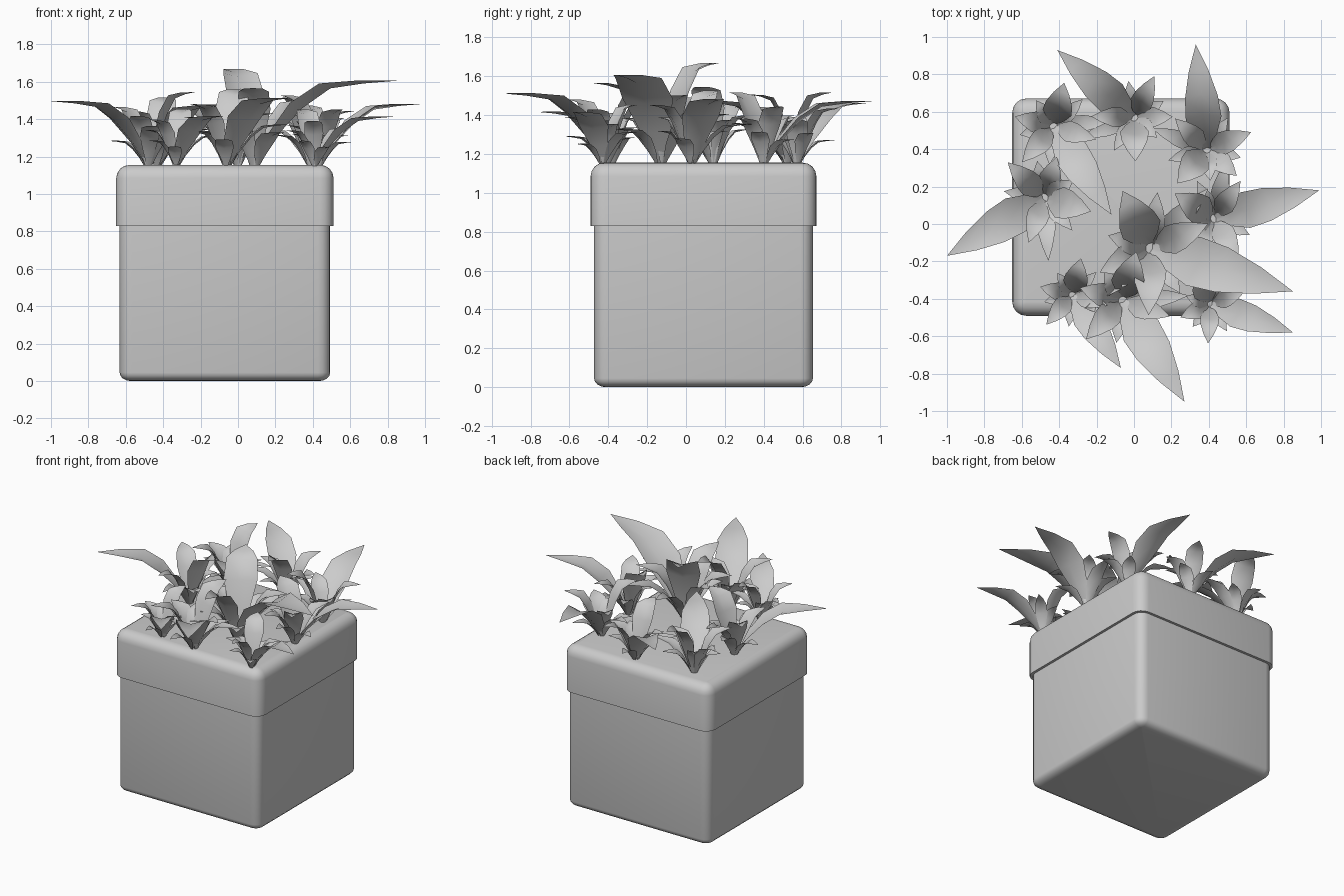
import bpy, math
from mathutils import Vector

if "Cube" in bpy.data.objects:
    bpy.data.objects.remove(bpy.data.objects["Cube"])

CX, CY = -0.07, 0.09      # planter centre
SOIL = 1.145              # height the plants grow from


def make_object(name, verts, faces, angle):
    me = bpy.data.meshes.new(name)
    me.from_pydata(verts, [], faces)
    me.update()
    ob = bpy.data.objects.new(name, me)
    bpy.context.collection.objects.link(ob)
    bpy.ops.object.select_all(action='DESELECT')
    ob.select_set(True)
    bpy.context.view_layer.objects.active = ob
    bpy.ops.object.shade_smooth_by_angle(angle=math.radians(angle))
    return ob


def rounded_square(half, radius, z, seg=4):
    pts = []
    for k, (sx, sy) in enumerate([(1, 1), (-1, 1), (-1, -1), (1, -1)]):
        for i in range(seg + 1):
            a = math.pi / 2 * (k + i / seg)
            pts.append((CX + sx * (half - radius) + radius * math.cos(a),
                        CY + sy * (half - radius) + radius * math.sin(a), z))
    return pts


# Planter: lofted rounded squares (half width, corner radius, z)
rings = []
for i in range(5):                                  # rounded bottom edge
    a = math.pi / 2 * i / 4
    d = 0.06 * (1 - math.sin(a))
    rings.append((0.563 - d, 0.065 - d, 0.045 * (1 - math.cos(a))))
rings += [(0.563, 0.065, 0.83), (0.581, 0.075, 0.83)]   # step under the rim
for i in range(5):                                  # rounded rim top
    a = math.pi / 2 * i / 4
    d = 0.07 * (1 - math.cos(a))
    rings.append((0.581 - d, 0.075 - d, 1.085 + 0.07 * math.sin(a)))
verts, faces = [], []
for half, radius, z in rings:
    verts += rounded_square(half, radius, z)
n = len(verts) // len(rings)
for r in range(len(rings) - 1):
    for i in range(n):
        j = (i + 1) % n
        faces.append((r * n + i, r * n + j, (r + 1) * n + j, (r + 1) * n + i))
faces.append(tuple(reversed(range(n))))
faces.append(tuple(range(len(verts) - n, len(verts))))
make_object("planter", verts, faces, 35)

# Leaf profile: (share of reach, share of height, share of width)
BLADE = [(0, 0, 0.15), (0.14, 0.36, 0.62), (0.32, 0.7, 1.0),
         (0.52, 0.93, 0.92), (0.76, 0.98, 0.55), (1, 1, 0)]

# Leaves of one plant: (angle from main leaf, reach, height, width)
LEAVES = [(0, 1.0, 0.58, 0.34), (133, 0.43, 0.66, 0.28),
          (-75, 0.45, 0.53, 0.22), (222, 0.38, 0.42, 0.21),
          (40, 0.42, 0.45, 0.2), (63, 0.56, 0.36, 0.17),
          (-40, 0.36, 0.23, 0.16), (100, 0.38, 0.3, 0.16),
          (180, 0.3, 0.38, 0.17), (250, 0.33, 0.3, 0.17)]


def add_leaf(verts, faces, base, angle, reach, height, width):
    out = Vector((math.cos(angle), math.sin(angle), 0))
    side = Vector((-out.y, out.x, 0))
    start = len(verts)
    for r, h, w in BLADE[:-1]:
        mid = base + out * r * reach + Vector((0, 0, h * height))
        half = side * (w * width / 2)
        fold = (Vector((0, 0, 1)) - out) * (w * width * 0.07)
        verts += [mid - half + fold, mid - fold * 0.5, mid + half + fold]
    verts.append(base + out * reach + Vector((0, 0, height)))
    rows = len(BLADE) - 1
    for k in range(rows - 1):
        for c in range(2):
            a = start + k * 3 + c
            faces.append((a, a + 3, a + 4, a + 1))
    tip, last = start + rows * 3, start + (rows - 1) * 3
    faces.extend([(last, tip, last + 1), (last + 1, tip, last + 2)])


# Plants: base x, y and main leaf tip x, y
PLANTS = [(-0.48, 0.14, -1.0, -0.17), (0.0, 0.57, -0.41, 0.93),
          (0.39, 0.40, 0.33, 0.96), (0.43, 0.03, 0.99, 0.18),
          (0.09, -0.13, 0.85, -0.36), (0.41, -0.43, 0.85, -0.58),
          (-0.06, -0.41, 0.27, -0.95), (-0.33, -0.38, -0.07, -0.77),
          (-0.43, 0.52, -0.12, 0.05)]
for idx, (bx, by, tx, ty) in enumerate(PLANTS):
    size = math.hypot(tx - bx, ty - by)
    heading = math.atan2(ty - by, tx - bx)
    verts, faces = [], []
    for ang, reach, height, width in LEAVES:
        a = heading + math.radians(ang)
        offset = 0.0 if ang == 0 else 0.03 * size
        base = Vector((bx + offset * math.cos(a), by + offset * math.sin(a), SOIL))
        add_leaf(verts, faces, base, a, reach * size - offset,
                 height * size, width * size)
    make_object(f"plant_{idx + 1}", verts, faces, 60)
